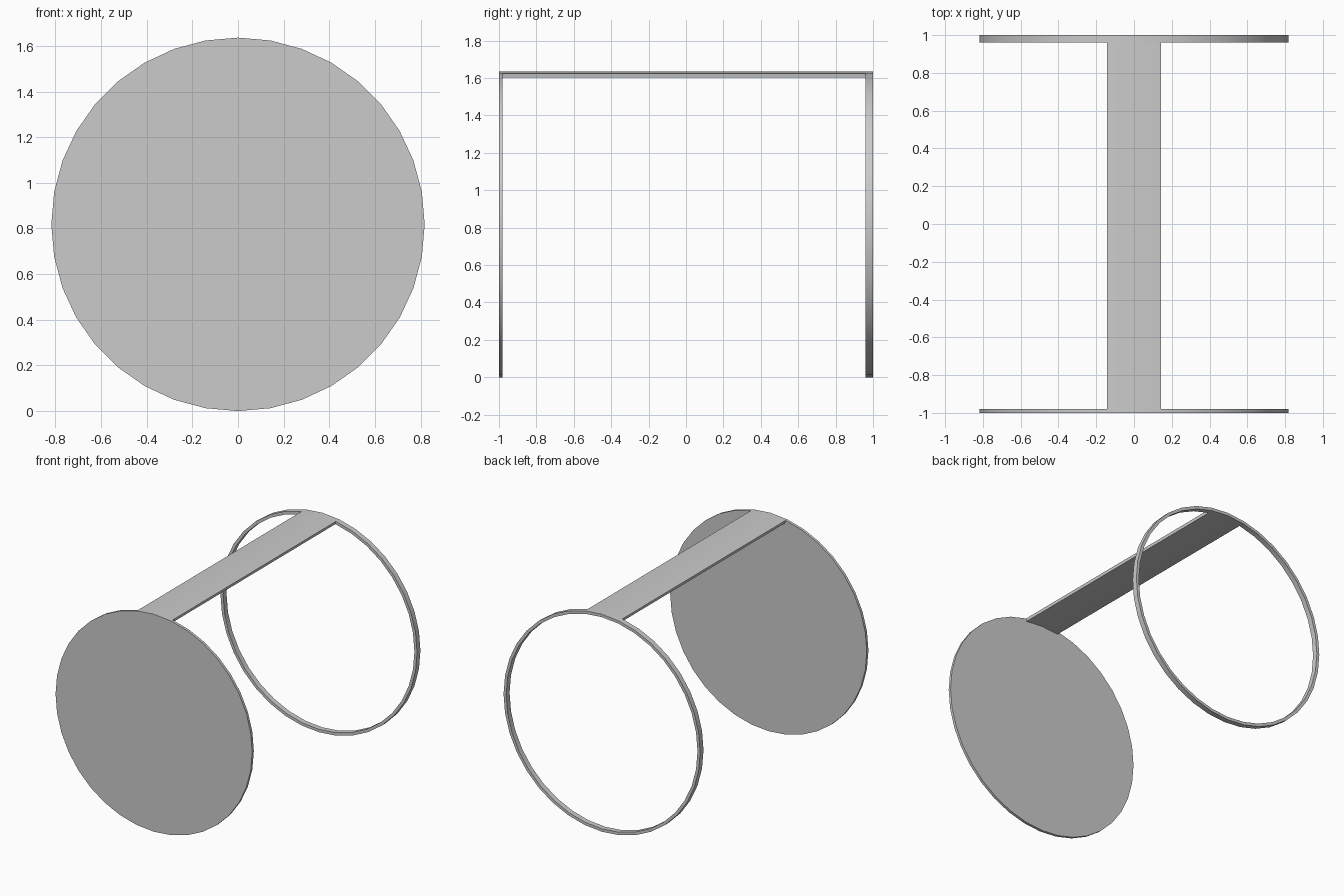
import bpy, math

if "Cube" in bpy.data.objects:
    bpy.data.objects.remove(bpy.data.objects["Cube"])

R, WALL, N = 0.818, 0.022, 36


def arc(radius, a0, a1, steps):
    """Points in the xz plane, angle measured from straight up."""
    return [(radius * math.sin(a), R + radius * math.cos(a))
            for a in (a0 + (a1 - a0) * i / steps for i in range(steps + 1))]


def finish(name, verts, faces):
    mesh = bpy.data.meshes.new(name)
    mesh.from_pydata(verts, [], faces)
    obj = bpy.data.objects.new(name, mesh)
    bpy.context.collection.objects.link(obj)
    bpy.ops.object.select_all(action='DESELECT')
    bpy.context.view_layer.objects.active = obj
    obj.select_set(True)
    bpy.ops.object.mode_set(mode='EDIT')
    bpy.ops.mesh.select_all(action='SELECT')
    bpy.ops.mesh.normals_make_consistent(inside=False)
    bpy.ops.object.mode_set(mode='OBJECT')
    bpy.ops.object.shade_smooth_by_angle(angle=math.radians(30))
    return obj


def extrude(name, profile, y0, y1):
    """Solid prism from a closed xz outline."""
    n = len(profile)
    verts = [(x, y, z) for y in (y0, y1) for x, z in profile]
    faces = [(i, (i + 1) % n, n + (i + 1) % n, n + i) for i in range(n)]
    faces += [tuple(range(n)), tuple(range(n, 2 * n))]
    return finish(name, verts, faces)


def ring(name, outer, inner, y0, y1):
    """Rectangular section swept round the y axis."""
    section = [(outer, y0), (outer, y1), (inner, y1), (inner, y0)]
    verts = []
    for r, y in section:
        verts += [(x, y, z) for x, z in arc(r, 0, math.tau, N)[:N]]
    faces = [(k * N + i, k * N + (i + 1) % N,
              (k + 1) % 4 * N + (i + 1) % N, (k + 1) % 4 * N + i)
             for k in range(4) for i in range(N)]
    return finish(name, verts, faces)


# Solid front disc
extrude("front_disc", arc(R, 0, math.tau, N)[:N], -1.0, -0.98)

# Open hoop at the back
ring("back_hoop", R, R - WALL, 0.96, 1.0)

# Curved strip joining the disc and hoop along the top
half = math.radians(10)
strip = arc(R, -half, half, 2) + arc(R - WALL, half, -half, 2)
extrude("top_strip", strip, -0.98, 0.96)
